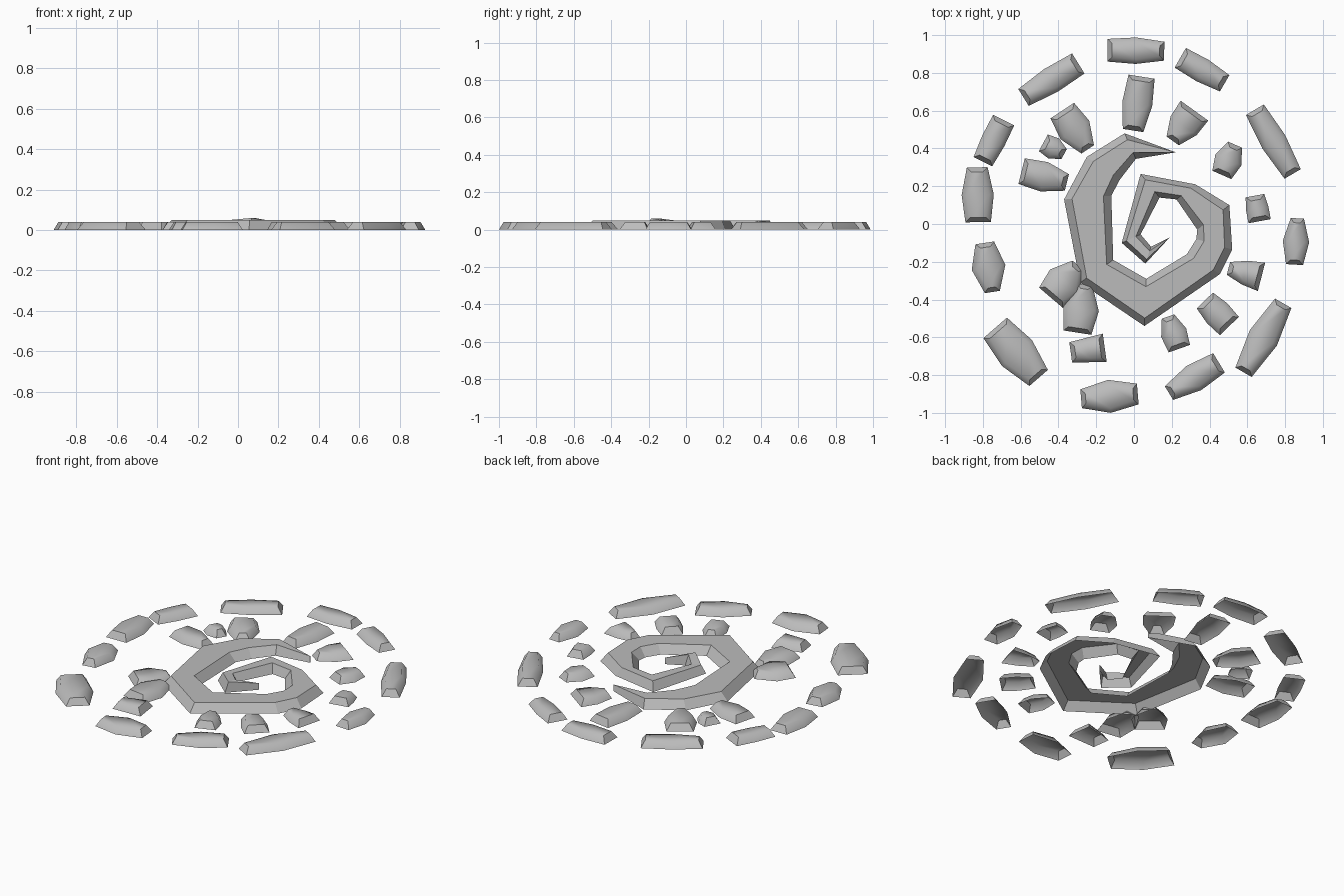
import bpy
import bmesh
from mathutils import Vector

cube = bpy.data.objects.get("Cube")
if cube:
    bpy.data.objects.remove(cube, do_unlink=True)

stone_grey = bpy.data.materials.new("stone_grey")
stone_grey.use_nodes = True
GREY = (0.5, 0.5, 0.5, 1)
stone_grey.diffuse_color = GREY
stone_grey.node_tree.nodes["Principled BSDF"].inputs["Base Color"].default_value = GREY


def loft(name, rows, smooth, caps):
    """Skin a list of four-point cross-sections, leaving the underside open."""
    bm = bmesh.new()
    grid = [[bm.verts.new(point) for point in row] for row in rows]
    for near, far in zip(grid, grid[1:]):
        for j in range(len(near) - 1):
            face = bm.faces.new((near[j], near[j + 1], far[j + 1], far[j]))
            face.smooth = smooth
    if caps:
        for loop in (grid[0][:1] + grid[0][:0:-1], grid[-1]):
            cap = bm.faces.new(loop)
            for edge in cap.edges:
                edge.smooth = False
    bmesh.ops.remove_doubles(bm, verts=bm.verts[:], dist=0.0005)
    mesh = bpy.data.meshes.new(name)
    bm.to_mesh(mesh)
    bm.free()
    mesh.materials.append(stone_grey)
    obj = bpy.data.objects.new(name, mesh)
    bpy.context.collection.objects.link(obj)
    return obj


def stone(name, ax, ay, bx, by, width_a, width_mid, width_b, height=0.04, inset=0.024):
    """A stone running from a to b, widest at the middle, with sloped sides and ends."""
    a, b = Vector((ax, ay, 0)), Vector((bx, by, 0))
    along = (b - a).normalized()
    right = Vector((along.y, -along.x, 0))
    rows = []
    for centre, width, slope in ((a, width_a, 1), ((a + b) / 2, width_mid, 0), (b, width_b, -1)):
        half = width / 2
        crown = centre + along * inset * slope + Vector((0, 0, height))
        top_half = half - min(inset, half * 0.5)
        rows.append((centre - right * half, crown - right * top_half,
                     crown + right * top_half, centre + right * half))
    return loft(name, rows, smooth=True, caps=True)


# Stones: start x, y, end x, y, then the start, middle and end widths
OUTER_RING = (
    (-.14, .92, .16, .915, .12, .14, .10),
    (.245, .88, .48, .745, .12, .13, .10),
    (.64, .605, .84, .265, .11, .14, .10),
    (.865, .03, .85, -.215, .07, .14, .09),
    (.79, -.42, .58, -.785, .10, .165, .10),
    (.45, -.735, .185, -.895, .12, .15, .085),
    (-.28, -.925, .02, -.90, .10, .175, .11),
    (-.735, -.55, -.505, -.815, .165, .21, .13),
    (-.79, -.10, -.75, -.36, .10, .18, .08),
    (-.83, .30, -.825, .01, .11, .17, .135),
    (-.69, .55, -.80, .33, .125, .13, .11),
    (-.295, .85, -.585, .67, .125, .14, .105),
)
INNER_RING = (
    (.04, .78, -.005, .495, .14, .16, .11),
    (.32, .60, .205, .44, .18, .17, .08),
    (.535, .42, .465, .26, .08, .15, .11),
    (.64, .15, .665, .015, .10, .12, .12),
    (.675, -.28, .50, -.235, .155, .13, .07),
    (.505, -.54, .375, -.405, .14, .15, .12),
    (.24, -.66, .18, -.49, .12, .14, .07),
    (-.335, -.68, -.155, -.655, .11, .13, .15),
    (-.30, -.575, -.26, -.32, .15, .19, .08),
    (-.44, -.39, -.295, -.22, .165, .20, .08),
    (-.595, .28, -.355, .22, .14, .16, .09),
    (-.48, .43, -.37, .37, .10, .12, .06),
    (-.38, .60, -.245, .395, .15, .18, .08),
)
for ring_name, ring in (("outer_stone", OUTER_RING), ("inner_stone", INNER_RING)):
    for number, numbers in enumerate(ring, 1):
        stone(f"{ring_name}_{number}", *numbers)

# Spiral: outer edge x, y, inner edge x, y and height at each bend, tip to tip
BENDS = (
    (.22, .38, .219, .379, .04),
    (-.05, .48, .01, .345, .05),
    (-.25, .355, -.075, .235, .05),
    (-.37, .13, -.12, .15, .05),
    (-.285, -.31, -.11, -.19, .05),
    (.055, -.54, .065, -.29, .05),
    (.455, -.265, .28, -.16, .05),
    (.52, -.135, .33, -.08, .05),
    (.505, .10, .335, -.03, .05),
    (.325, .21, .225, .13, .05),
    (.035, .265, .135, .14, .05),
    (-.065, -.10, .035, -.055, .05),
    (.06, -.21, .09, -.12, .06),
    (.19, -.07, .189, -.071, .04),
)
BEVEL = 0.042
sections = []
for ox, oy, ix, iy, height in BENDS:
    outer, inner = Vector((ox, oy, 0)), Vector((ix, iy, 0))
    across = outer - inner
    step = across.normalized() * min(BEVEL, across.length * 0.25)
    lift = Vector((0, 0, height))
    sections.append((inner, inner + step + lift, outer - step + lift, outer))
loft("spiral", sections, smooth=False, caps=False)
